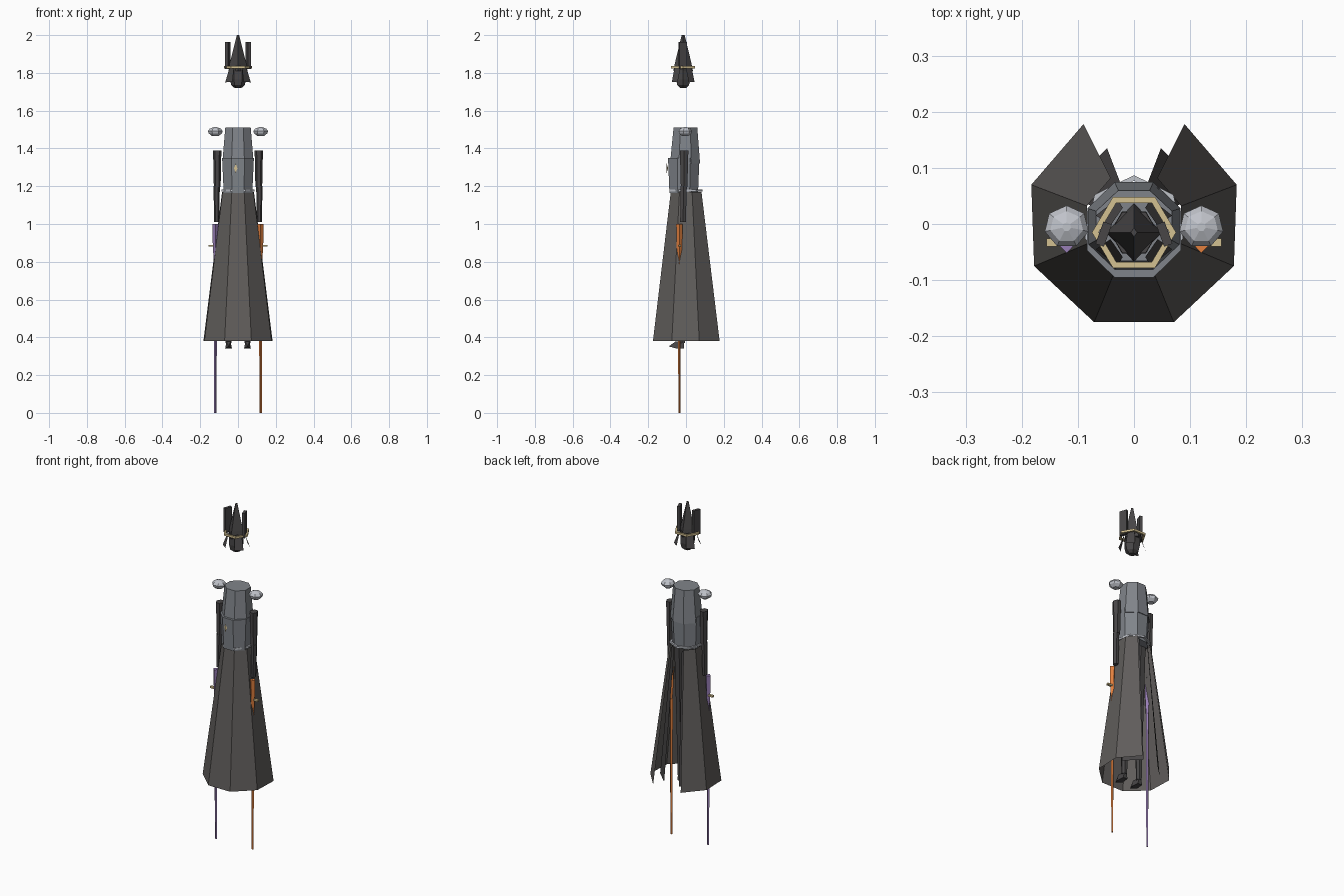
import bpy, bmesh, math
from mathutils import Matrix, Vector

if "Cube" in bpy.data.objects:
    bpy.data.objects.remove(bpy.data.objects["Cube"])


def srgb(r, g, b):
    f = lambda c: c / 12.92 if c <= 0.04045 else ((c + 0.055) / 1.055) ** 2.4
    return (f(r / 255), f(g / 255), f(b / 255), 1)


def material(name, *rgb):
    m = bpy.data.materials.new(name)
    m.diffuse_color = srgb(*rgb)
    m.use_nodes = True
    m.node_tree.nodes["Principled BSDF"].inputs["Base Color"].default_value = m.diffuse_color
    return m


CLOTH = material("charcoal_cloth", 96, 93, 91)
DARK = material("dark_iron", 72, 70, 71)
STEEL = material("steel_grey", 128, 132, 138)
SILVER = material("pale_silver", 192, 195, 202)
GOLD = material("dull_gold", 212, 193, 145)
ORANGE = material("orange_blade", 226, 128, 62)
PURPLE = material("purple_blade", 152, 126, 182)


def make(name, verts, faces, mat):
    mesh = bpy.data.meshes.new(name)
    mesh.from_pydata([tuple(v) for v in verts], [], faces)
    bm = bmesh.new()
    bm.from_mesh(mesh)
    bmesh.ops.recalc_face_normals(bm, faces=bm.faces)
    bm.to_mesh(mesh)
    bm.free()
    mesh.materials.append(mat)
    ob = bpy.data.objects.new(name, mesh)
    bpy.context.collection.objects.link(ob)
    return ob


def loft(name, rings, sides, mat, x=0, flat=True):
    """Closed tower of polygon rings: (z, radius_x, radius_y, y_centre)."""
    verts, faces = [], []
    off = math.pi / sides if flat else 0
    for z, rx, ry, yc in rings:
        for i in range(sides):
            a = 2 * math.pi * i / sides + off - math.pi / 2
            verts.append((x + rx * math.cos(a), yc + ry * math.sin(a), z))
    for r in range(len(rings) - 1):
        for i in range(sides):
            j = (i + 1) % sides
            a, b = r * sides, (r + 1) * sides
            faces.append((a + i, a + j, b + j, b + i))
    faces.append(tuple(range(sides))[::-1])
    faces.append(tuple(range((len(rings) - 1) * sides, len(rings) * sides)))
    return make(name, verts, faces, mat)


def box(name, centre, size, mat, turn=0):
    bm = bmesh.new()
    bmesh.ops.create_cube(bm, size=1)
    bmesh.ops.transform(bm, verts=bm.verts, matrix=Matrix.Translation(centre)
                        @ Matrix.Rotation(turn, 4, 'Z') @ Matrix.Diagonal((*size, 1)))
    mesh = bpy.data.meshes.new(name)
    bm.to_mesh(mesh)
    bm.free()
    mesh.materials.append(mat)
    ob = bpy.data.objects.new(name, mesh)
    bpy.context.collection.objects.link(ob)
    return ob


def band(name, centre, rx, ry, tube, sides, mat, turn=0):
    """Faceted ring with a square section."""
    verts, faces = [], []
    for i in range(sides):
        a = 2 * math.pi * i / sides + turn
        for k, (dr, dz) in enumerate([(0, -1), (0, 1), (-2, 1), (-2, -1)]):
            verts.append((centre[0] + (rx + dr * tube) * math.cos(a),
                          centre[1] + (ry + dr * tube) * math.sin(a), centre[2] + dz * tube))
            j, n = (i + 1) % sides, (k + 1) % 4
            faces.append((i * 4 + k, j * 4 + k, j * 4 + n, i * 4 + n))
    return make(name, verts, faces, mat)


# torso: waist and tapering chest, both eight-sided
loft("waist", [(1.165, 0.082, 0.082, -0.012), (1.35, 0.091, 0.09, -0.012)], 8, STEEL)
loft("chest", [(1.32, 0.09, 0.086, -0.005), (1.51, 0.073, 0.068, -0.003)], 8, STEEL)
band("belt", (0, -0.005, 1.178), 0.09, 0.092, 0.005, 7, SILVER, math.pi / 2)
# chest emblem
make("emblem", [(-0.012 + s * 0.009, -0.102 + (0.007 if s else 0), z)
                for s, z in ((0, 1.27), (1, 1.295), (0, 1.32), (-1, 1.295))],
     [(0, 1, 2, 3)], GOLD)

# coat skirt, open at the back, with short inner tails
hem = [(0.09, 0.178), (0.183, 0.07), (0.178, -0.075), (0.071, -0.175)]
hem += [(-x, y) for x, y in reversed(hem)]
n = len(hem)
make("coat_skirt", [(x, y, 0.38) for x, y in hem] + [(x * 0.46, y * 0.46, 1.17) for x, y in hem],
     [(i, i + 1, n + i + 1, n + i) for i in range(n - 1)], CLOTH)
for s, side in ((1, "right"), (-1, "left")):
    make(side + "_inner_tail",
         [(s * 0.048, 0.135, 0.39), (s * 0.13, 0.055, 0.39), (s * 0.07, 0.03, 1.16), (s * 0.025, 0.075, 1.16)],
         [(0, 1, 2, 3)], DARK)

    # legs and pointed feet
    loft(side + "_leg", [(0.37, 0.016, 0.016, -0.02), (0.75, 0.024, 0.024, -0.018),
                         (1.17, 0.032, 0.03, -0.01)], 6, DARK, s * 0.05)
    make(side + "_foot",
         [(s * 0.05 + dx, y, z) for y, w in ((-0.01, 0.014), (-0.055, 0.018))
          for dx, z in ((-w, 0.342), (w, 0.342), (w * 0.6, 0.378), (-w * 0.6, 0.378))]
         + [(s * 0.05, -0.092, 0.352)],
         [(0, 1, 2, 3), (0, 1, 5, 4), (1, 2, 6, 5), (2, 3, 7, 6), (3, 0, 4, 7),
          (4, 5, 8), (5, 6, 8), (6, 7, 8), (7, 4, 8)], DARK)

    # arms
    loft(side + "_upper_arm", [(1.195, 0.018, 0.02, -0.01), (1.39, 0.022, 0.026, -0.01)],
         6, DARK, s * 0.11)
    loft(side + "_forearm", [(1.01, 0.013, 0.017, -0.016), (1.2, 0.017, 0.019, -0.012)],
         6, DARK, s * 0.113)

    # floating shoulder domes
    loft(side + "_shoulder", [(1.466, 0.018, 0.018, -0.005), (1.48, 0.036, 0.034, -0.005),
                              (1.492, 0.04, 0.038, -0.005), (1.505, 0.03, 0.028, -0.005),
                              (1.513, 0.008, 0.008, -0.005)], 7, SILVER, s * 0.12)

    # swords: tapered sleeve, slim blade and guard
    tint = ORANGE if s > 0 else PURPLE
    loft(side + "_sword_sleeve", [(0.75, 0.003, 0.003, -0.035), (0.87, 0.013, 0.014, -0.035),
                                  (1.0, 0.016, 0.017, -0.035)], 4, tint, s * 0.12, False)
    loft(side + "_sword_blade", [(0, 0.006, 0.005, -0.035), (0.8, 0.01, 0.009, -0.035)],
         4, tint, s * 0.12, False)
    box(side + "_sword_guard", (s * 0.135, -0.033, 0.885), (0.042, 0.014, 0.01), GOLD)

    # helmet horns
    box(side + "_horn", (s * 0.054, -0.018, 1.892), (0.016, 0.042, 0.145), DARK, s * 0.35)

    # flared cheek and neck plates, two on each side
    for t, end in ((-1, "front"), (1, "back")):
        c = Vector((0, -0.015, 0))
        make(f"{side}_{end}_helmet_plate",
             [c + Vector(p) for p in ((s * 0.042, t * 0.012, 1.835), (s * 0.02, t * 0.044, 1.835),
                                      (s * 0.03, t * 0.06, 1.752), (s * 0.068, t * 0.03, 1.75))],
             [(0, 1, 2, 3)], DARK)

# floating head: face, spire and gold circlet
loft("face", [(1.72, 0.018, 0.018, -0.015), (1.735, 0.036, 0.036, -0.015),
              (1.765, 0.043, 0.043, -0.015), (1.83, 0.042, 0.042, -0.015)], 6, DARK)
loft("helmet_spire", [(1.81, 0.05, 0.052, -0.015), (1.85, 0.044, 0.044, -0.015),
                      (2.0, 0.006, 0.008, -0.015)], 4, DARK, 0, False)
band("circlet", (0, -0.015, 1.83), 0.075, 0.073, 0.006, 6, GOLD)
